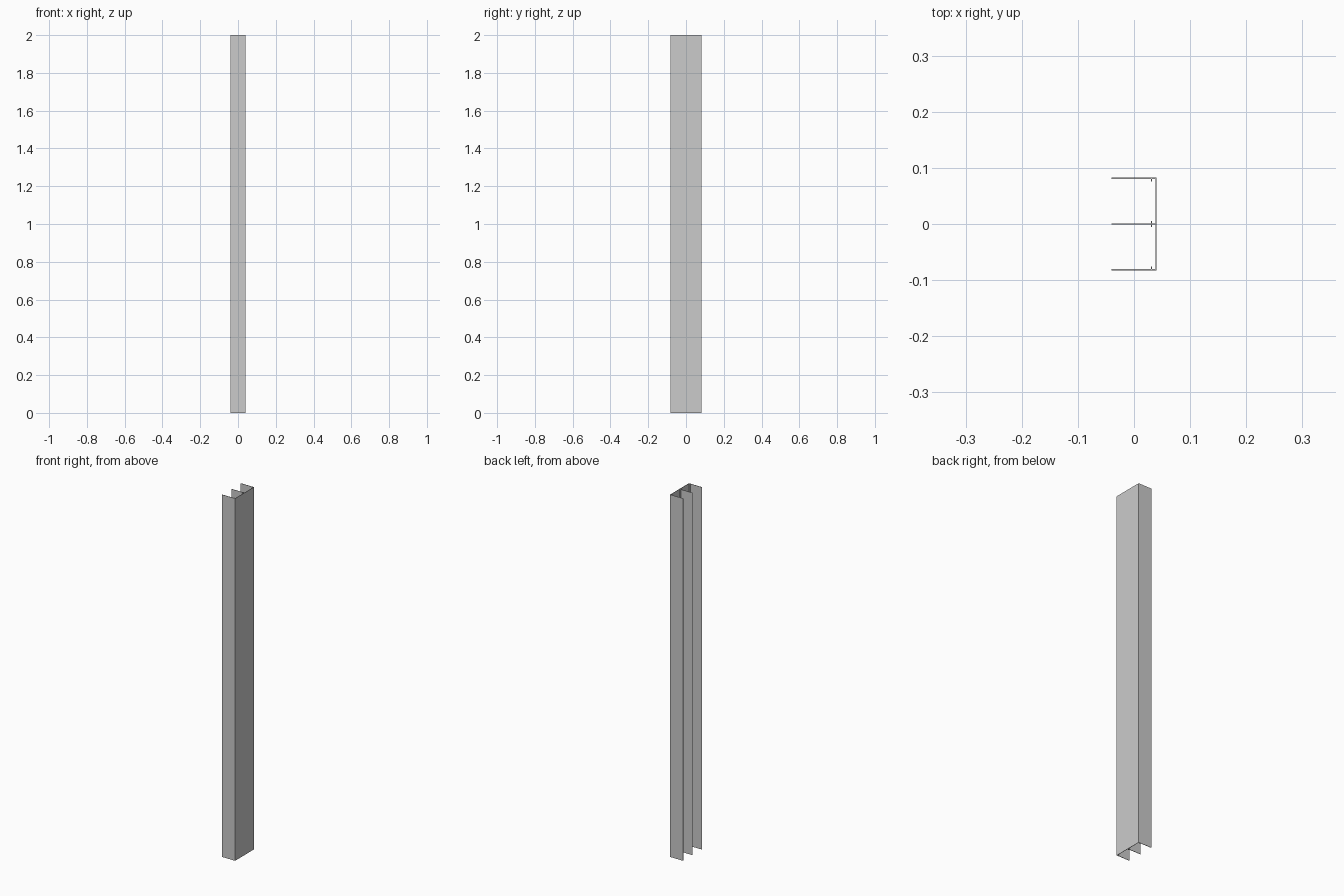
import bpy, bmesh

if "Cube" in bpy.data.objects:
    bpy.data.objects.remove(bpy.data.objects["Cube"])

H = 2.0            # length of the extrusion
X, Y = 0.04, 0.0825
T = 0.002          # wall thickness
R0, R1 = 0.030, 0.032   # small retaining rib, x range
RIB = 0.0045       # rib height

# Upper half of the E-shaped section: outer flange, web, half of the middle fin
half = [
    (X, Y), (-X, Y), (-X, Y - T),
    (R0, Y - T), (R0, Y - T - RIB), (R1, Y - T - RIB), (R1, Y - T),
    (X - T, Y - T), (X - T, T / 2),
    (R1, T / 2), (R1, T / 2 + RIB), (R0, T / 2 + RIB), (R0, T / 2),
    (-X, T / 2),
]
# Mirror across y = 0 to close the section
section = half + [(x, -y) for x, y in reversed(half)]

# Extrude the section upward
bm = bmesh.new()
face = bm.faces.new([bm.verts.new((x, y, 0)) for x, y in section])
ext = bmesh.ops.extrude_face_region(bm, geom=[face], use_keep_orig=True)
top = [v for v in ext["geom"] if isinstance(v, bmesh.types.BMVert)]
bmesh.ops.translate(bm, verts=top, vec=(0, 0, H))
bmesh.ops.recalc_face_normals(bm, faces=bm.faces)

mesh = bpy.data.meshes.new("double_channel_rail")
bm.to_mesh(mesh)
bm.free()
rail = bpy.data.objects.new("double_channel_rail", mesh)
bpy.context.collection.objects.link(rail)
